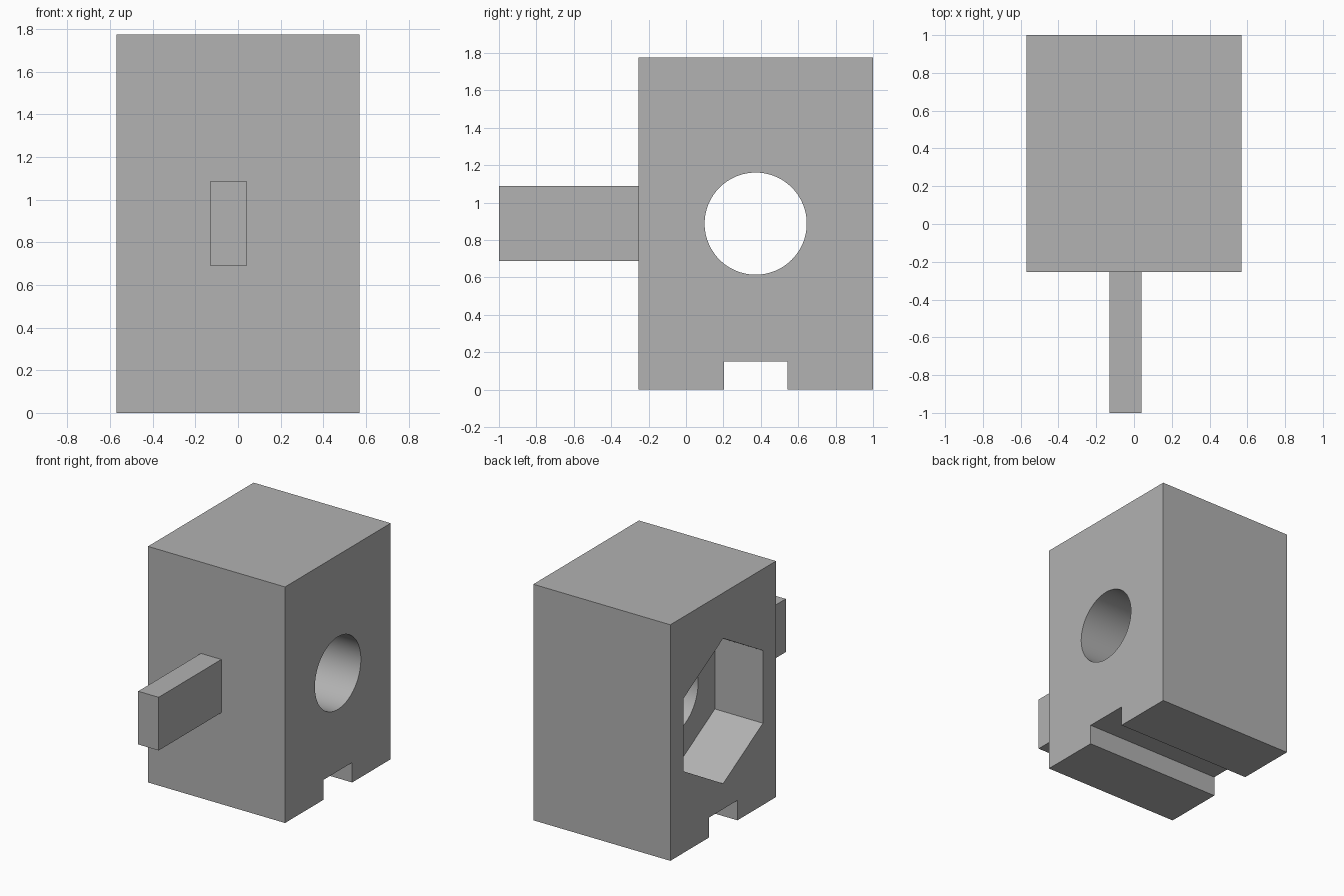
import bpy
import bmesh
from math import cos, sin, pi, radians

cube = bpy.data.objects.get("Cube")
if cube:
    bpy.data.objects.remove(cube, do_unlink=True)

grey = bpy.data.materials.new("plain grey")
grey.use_nodes = True
COLOUR = (0.445, 0.445, 0.445, 1)
grey.diffuse_color = COLOUR
grey.node_tree.nodes["Principled BSDF"].inputs["Base Color"].default_value = COLOUR


def prism(name, profile, x0, x1):
    """Extrude a closed (y, z) profile along x."""
    bm = bmesh.new()
    face = bm.faces.new([bm.verts.new((x0, y, z)) for y, z in profile])
    side = bmesh.ops.extrude_face_region(bm, geom=[face])["geom"]
    moved = [v for v in side if isinstance(v, bmesh.types.BMVert)]
    bmesh.ops.translate(bm, verts=moved, vec=(x1 - x0, 0, 0))
    bmesh.ops.recalc_face_normals(bm, faces=bm.faces)
    mesh = bpy.data.meshes.new(name)
    bm.to_mesh(mesh)
    bm.free()
    mesh.materials.append(grey)
    obj = bpy.data.objects.new(name, mesh)
    bpy.context.collection.objects.link(obj)
    return obj


def polygon(sides, radius, y, z):
    """Regular polygon with one corner pointing up."""
    return [(y + radius * sin(2 * pi * i / sides), z + radius * cos(2 * pi * i / sides))
            for i in range(sides)]


def activate(obj):
    bpy.ops.object.select_all(action="DESELECT")
    obj.select_set(True)
    bpy.context.view_layer.objects.active = obj


def cut(target, cutter):
    cutter.hide_render = True
    mod = target.modifiers.new("cut", "BOOLEAN")
    mod.operation = "DIFFERENCE"
    mod.solver = "EXACT"
    mod.object = cutter
    activate(target)
    bpy.ops.object.modifier_apply(modifier=mod.name)
    bpy.data.objects.remove(cutter, do_unlink=True)


HALF_WIDTH, FRONT, BACK, HEIGHT = 0.57, -0.255, 1.0, 1.775
MID_Y, MID_Z = (FRONT + BACK) / 2, HEIGHT / 2
SLOT_HALF, SLOT_TOP = 0.17, 0.15
HOLE_RADIUS = 0.273
POCKET_DEPTH = 0.4

# Block with a slot running across its underside
body = prism("body", [
    (FRONT, 0), (MID_Y - SLOT_HALF, 0), (MID_Y - SLOT_HALF, SLOT_TOP),
    (MID_Y + SLOT_HALF, SLOT_TOP), (MID_Y + SLOT_HALF, 0), (BACK, 0),
    (BACK, HEIGHT), (FRONT, HEIGHT)], -HALF_WIDTH, HALF_WIDTH)

# Hexagonal pocket on one side, round bore through to the other
cut(body, prism("pocket_cutter", polygon(6, 2 * HOLE_RADIUS, MID_Y, MID_Z),
                -HALF_WIDTH - 0.1, -HALF_WIDTH + POCKET_DEPTH))
cut(body, prism("bore_cutter", polygon(96, HOLE_RADIUS, MID_Y, MID_Z),
                -HALF_WIDTH + POCKET_DEPTH / 2, HALF_WIDTH + 0.1))
activate(body)
bpy.ops.object.shade_smooth_by_angle(angle=radians(30))

# Flat tab reaching out of the front
prism("front_tab", [(-1, 0.688), (FRONT, 0.688), (FRONT, 1.088), (-1, 1.088)],
      -0.13, 0.04)
